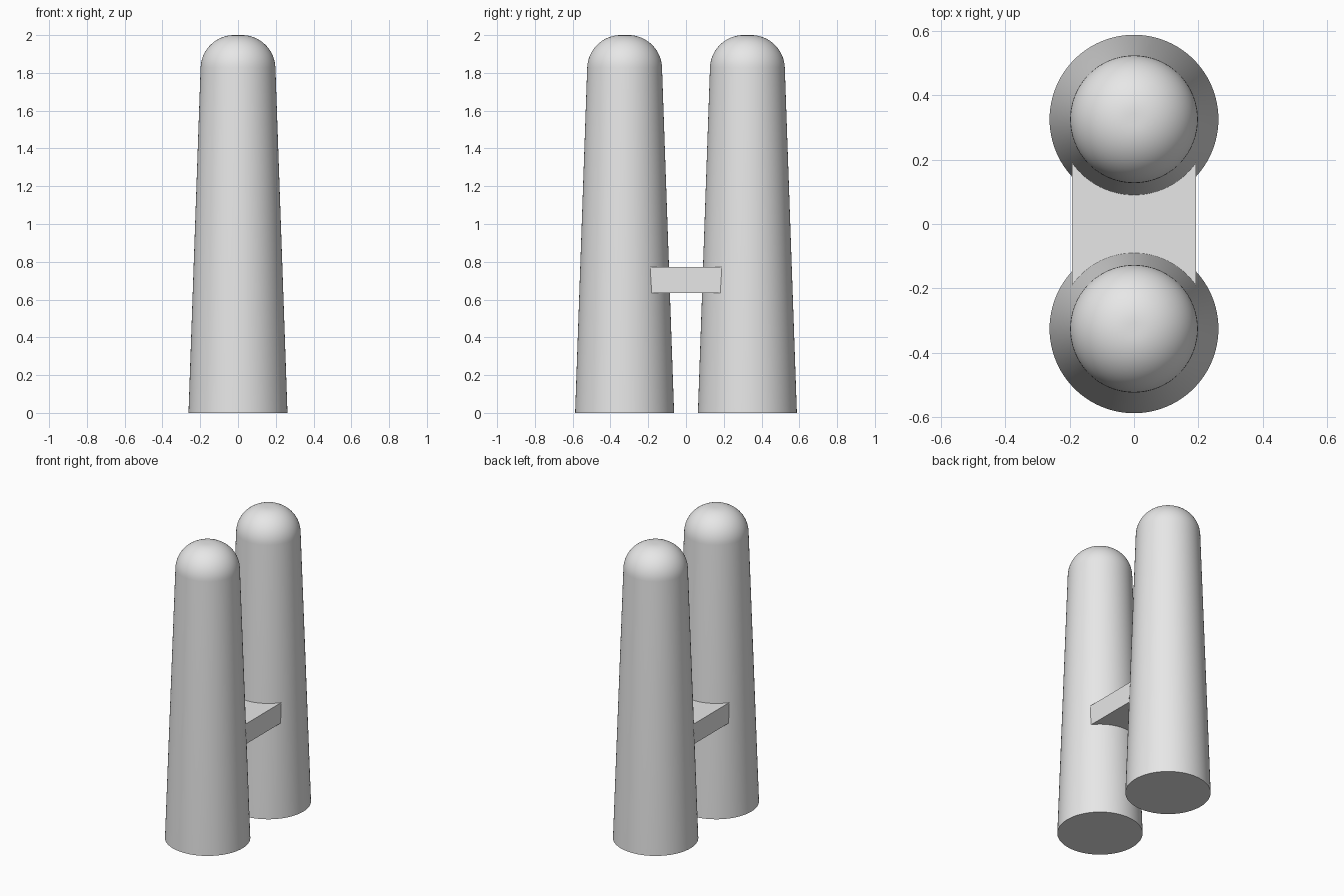
import bpy
import bmesh
from math import cos, sin, pi, atan2, radians

cube = bpy.data.objects.get("Cube")
if cube:
    bpy.data.objects.remove(cube, do_unlink=True)

# One grey for everything
grey = bpy.data.materials.new("plain_grey")
grey.use_nodes = True
colour = (0.8, 0.8, 0.8, 1)
grey.diffuse_color = colour
grey.node_tree.nodes["Principled BSDF"].inputs["Base Color"].default_value = colour

HEIGHT, BASE_R, SHOULDER_R, SHOULDER_Z = 2.0, 0.262, 0.198, 1.828
FILLET, SPACING, SIDES, STEPS = 0.178, 0.325, 96, 16


def finish(bm, name):
    bmesh.ops.recalc_face_normals(bm, faces=bm.faces)
    mesh = bpy.data.meshes.new(name)
    bm.to_mesh(mesh)
    bm.free()
    mesh.materials.append(grey)
    obj = bpy.data.objects.new(name, mesh)
    bpy.context.collection.objects.link(obj)
    return obj


def tower(name, y):
    # Tapered side running into a rounded top with a tiny flat crown
    taper = atan2(BASE_R - SHOULDER_R, SHOULDER_Z)
    profile = [(BASE_R, 0)]
    for i in range(STEPS + 1):
        a = taper + (pi / 2 - taper) * i / STEPS
        profile.append((SHOULDER_R - FILLET * (cos(taper) - cos(a)),
                        HEIGHT - FILLET * (1 - sin(a))))
    bm = bmesh.new()
    rings = [[bm.verts.new((r * cos(2 * pi * k / SIDES), y + r * sin(2 * pi * k / SIDES), z))
              for k in range(SIDES)] for r, z in profile]
    for low, high in zip(rings, rings[1:]):
        for k in range(SIDES):
            n = (k + 1) % SIDES
            bm.faces.new((low[k], low[n], high[n], high[k]))
    bm.faces.new(rings[0][::-1])
    bm.faces.new(rings[-1])
    obj = finish(bm, name)
    bpy.ops.object.select_all(action='DESELECT')
    obj.select_set(True)
    bpy.context.view_layer.objects.active = obj
    bpy.ops.object.shade_smooth_by_angle(angle=radians(30))


tower("front_tower", -SPACING)
tower("back_tower", SPACING)

# Bridge whose ends are buried in the towers
bm = bmesh.new()
bmesh.ops.create_cube(bm, size=1)
bmesh.ops.scale(bm, verts=bm.verts, vec=(0.384, 0.5, 0.137))
bmesh.ops.translate(bm, verts=bm.verts, vec=(0, 0, 0.7035))
finish(bm, "bridge")
